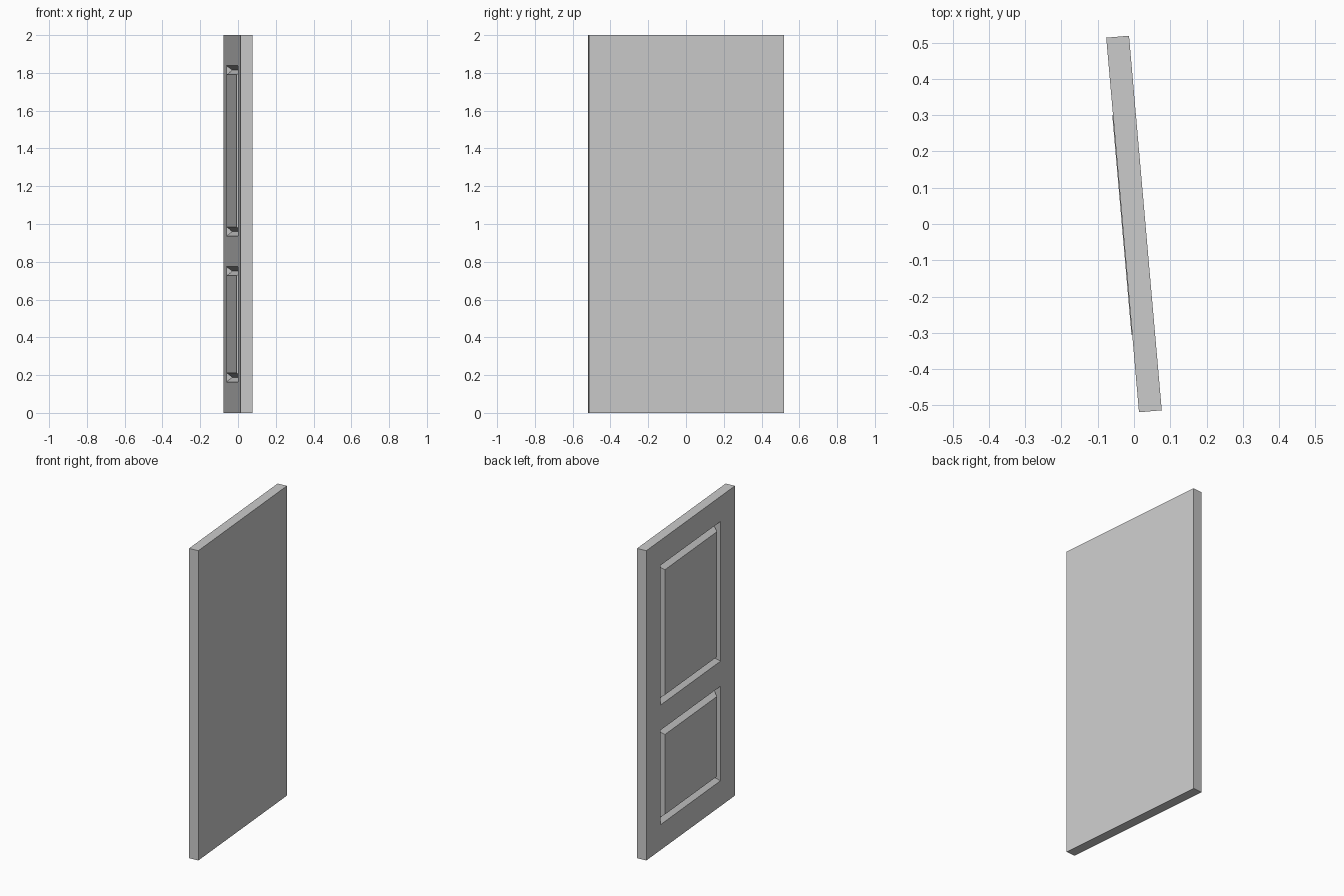
import bpy, bmesh, math
from mathutils import Matrix, Vector

if "Cube" in bpy.data.objects:
    bpy.data.objects.remove(bpy.data.objects["Cube"])

WIDTH, THICK, HEIGHT = 1.037, 0.063, 2.0
STILE = 0.168                                  # frame margin at each side
PANELS = [(0.164, 0.774), (0.936, 1.838)]      # bottom and top of each panel
GROOVE, DEPTH, PROUD = 0.047, 0.03, 0.002      # V groove around raised panel
ANGLE = math.radians(5)                        # door stands slightly turned

# slab
bm = bmesh.new()
bmesh.ops.create_cube(bm, size=1.0)
bmesh.ops.scale(bm, vec=(THICK, WIDTH, HEIGHT), verts=bm.verts)
bmesh.ops.translate(bm, vec=(0, 0, HEIGHT / 2), verts=bm.verts)

# cut lines that outline the panels
half = WIDTH / 2 - STILE
cuts = [(Vector((0, y, 0)), Vector((0, 1, 0))) for y in (-half, half)]
cuts += [(Vector((0, 0, z)), Vector((0, 0, 1))) for pair in PANELS for z in pair]
for co, no in cuts:
    bmesh.ops.bisect_plane(bm, geom=bm.verts[:] + bm.edges[:] + bm.faces[:],
                           plane_co=co, plane_no=no)
bm.normal_update()

# raised panels: sink the groove, then bring the centre back up
for low, high in PANELS:
    face = next(f for f in bm.faces if f.normal.x < -0.9
                and abs(f.calc_center_median().y) < 0.01
                and low < f.calc_center_median().z < high)
    for depth in (-DEPTH, DEPTH + PROUD):
        bmesh.ops.inset_region(bm, faces=[face], thickness=GROOVE / 2,
                               use_even_offset=True)
        for v in face.verts:
            v.co.x -= depth

bmesh.ops.rotate(bm, cent=(0, 0, 0), matrix=Matrix.Rotation(ANGLE, 3, 'Z'),
                 verts=bm.verts)
bmesh.ops.recalc_face_normals(bm, faces=bm.faces)

mesh = bpy.data.meshes.new("door_panel")
bm.to_mesh(mesh)
bm.free()
bpy.context.collection.objects.link(bpy.data.objects.new("door_panel", mesh))
